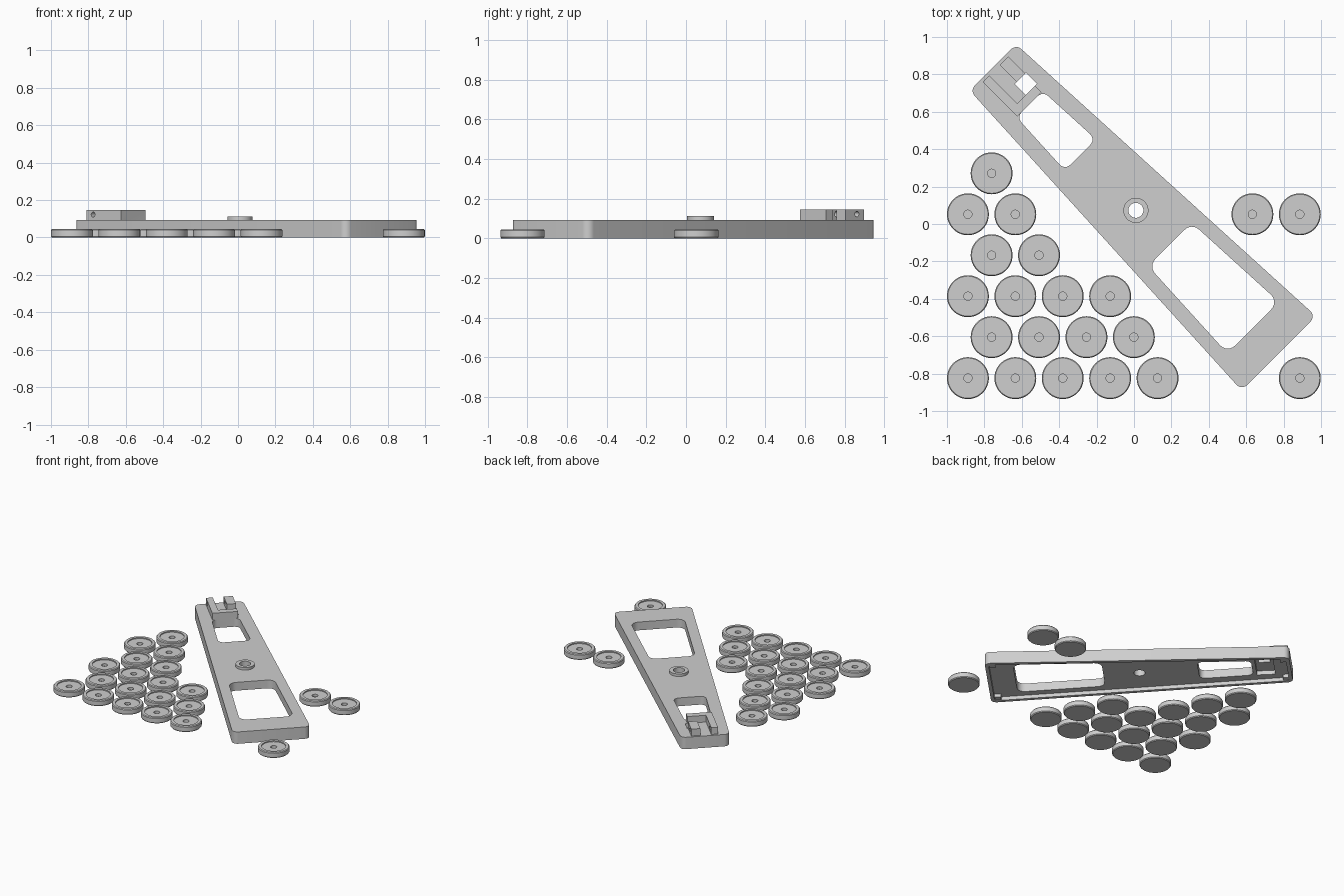
import bpy, bmesh, math
from mathutils import Vector, Matrix

default = bpy.data.objects.get("Cube")
if default:
    bpy.data.objects.remove(default, do_unlink=True)

grey = bpy.data.materials.new("plain grey")
grey.use_nodes = True
colour = (0.62, 0.62, 0.62, 1)
grey.diffuse_color = colour
grey.node_tree.nodes["Principled BSDF"].inputs["Base Color"].default_value = colour

# The launcher plate lies diagonally: local x runs along it, y across it
PLACE = Matrix.Translation((0.01, 0.073, 0)) @ Matrix.Rotation(-math.pi / 4, 4, 'Z')
TOP = 0.093


def finish(bm, name):
    bmesh.ops.recalc_face_normals(bm, faces=bm.faces)
    mesh = bpy.data.meshes.new(name)
    bm.to_mesh(mesh)
    bm.free()
    mesh.materials.append(grey)
    obj = bpy.data.objects.new(name, mesh)
    bpy.context.collection.objects.link(obj)
    return obj


def rounded(points, radius, steps=6):
    """Outline with each corner replaced by a smooth arc."""
    result = []
    for i, p in enumerate(points):
        p = Vector(p)
        a = (Vector(points[i - 1]) - p).normalized()
        b = (Vector(points[(i + 1) % len(points)]) - p).normalized()
        half = a.angle(b) / 2
        centre = p + (a + b).normalized() * radius / math.sin(half)
        start = p + a * radius / math.tan(half) - centre
        end = p + b * radius / math.tan(half) - centre
        for k in range(steps + 1):
            angle = k / steps * (math.pi - 2 * half)
            full = math.pi - 2 * half
            arm = (start * math.sin(full - angle) + end * math.sin(angle)) / math.sin(full)
            result.append(centre + arm)
    return result


def prism(name, outline, z0, z1):
    bm = bmesh.new()
    face = bm.faces.new([bm.verts.new((p[0], p[1], z0)) for p in outline])
    top = bmesh.ops.extrude_face_region(bm, geom=[face])["geom"]
    bmesh.ops.translate(bm, vec=(0, 0, z1 - z0),
                        verts=[v for v in top if isinstance(v, bmesh.types.BMVert)])
    return finish(bm, name)


def block(name, x0, x1, y0, y1, z0, z1):
    return prism(name, [(x0, y0), (x1, y0), (x1, y1), (x0, y1)], z0, z1)


def taper(x0, x1, inset):
    """Four corners following the sloping plate sides."""
    a, b = (0.228 + 0.049 * x - inset for x in (x0, x1))
    return [(x0, -a), (x1, -b), (x1, b), (x0, a)]


def cylinder(name, radius, z0, z1, matrix=Matrix()):
    bm = bmesh.new()
    bmesh.ops.create_cone(bm, cap_ends=True, segments=40, radius1=radius, radius2=radius,
                          depth=z1 - z0,
                          matrix=matrix @ Matrix.Translation((0, 0, (z0 + z1) / 2)))
    return finish(bm, name)


def combine(obj, other, operation):
    mod = obj.modifiers.new(operation, 'BOOLEAN')
    mod.object, mod.operation, mod.solver = other, operation, 'EXACT'
    bpy.context.view_layer.objects.active = obj
    bpy.ops.object.modifier_apply(modifier=mod.name)
    bpy.data.objects.remove(other, do_unlink=True)


def smooth(obj):
    bpy.ops.object.select_all(action='DESELECT')
    obj.select_set(True)
    bpy.context.view_layer.objects.active = obj
    bpy.ops.object.shade_smooth_by_angle(angle=math.radians(30))


# Tapered plate with a pivot boss
plate = prism("launcher_plate", rounded(taper(-1.081, 1.081, 0), 0.04), 0, TOP)
combine(plate, cylinder("pivot_boss", 0.067, TOP - 0.03, 0.113), 'UNION')

# Catch on the narrow end: long prong, short prong and crossbar
for args in [("long_prong", -1.065, -0.803, -0.094, -0.045),
             ("short_prong", -1.065, -0.935, 0.034, 0.099),
             ("crossbar", -0.852, -0.803, -0.09, 0.09)]:
    combine(plate, block(*args, TOP - 0.02, 0.146), 'UNION')

# Shallow hollow underneath, windows, pivot hole, catch slot and pin hole
sideways = Matrix.Translation((-1.016, 0, 0.122)) @ Matrix.Rotation(math.pi / 2, 4, 'X')
for cutter in [
        prism("hollow", rounded(taper(-1.055, 1.055, 0.025), 0.02), -0.05, 0.028),
        prism("wide_window", rounded(taper(0.258, 0.886, 0.077), 0.055), -0.1, 0.3),
        prism("narrow_window", rounded(taper(-0.803, -0.42, 0.09), 0.04), -0.1, TOP),
        block("catch_pocket", -0.96, -0.83, -0.1, 0.11, -0.05, 0.06),
        block("catch_slot", -0.935, -0.852, 0.02, 0.105, -0.1, 0.3),
        cylinder("pivot_hole", 0.04, -0.1, 0.3),
        cylinder("pin_hole", 0.014, -0.2, 0.2, sideways)]:
    combine(plate, cutter, 'DIFFERENCE')
plate.matrix_world = PLACE
smooth(plate)

# Small corner posts inside the hollow
for end, x, y in [("narrow", -1.035, 0.13), ("wide", 1.03, 0.23)]:
    for side, sign in [("left", 1), ("right", -1)]:
        c = y * sign
        post = block(f"{end}_{side}_post", x - 0.022, x + 0.022, c - 0.022, c + 0.022, 0.002, 0.04)
        post.matrix_world = PLACE


# Playing discs with a raised rim and a centre hole, lathed from one profile
def make_disc():
    profile = [(0, 0), (0.107, 0), (0.112, 0.006), (0.112, 0.039), (0.107, 0.045), (0.086, 0.045),
               (0.086, 0.037), (0.022, 0.037), (0.022, 0.018), (0, 0.018)]
    bm = bmesh.new()
    verts = [bm.verts.new((r, 0, z)) for r, z in profile]
    edges = [bm.edges.new(pair) for pair in zip(verts, verts[1:])]
    bmesh.ops.spin(bm, geom=verts + edges, axis=(0, 0, 1), cent=(0, 0, 0),
                   angle=2 * math.pi, steps=48)
    bmesh.ops.remove_doubles(bm, verts=bm.verts, dist=0.0001)
    disc = finish(bm, "disc")
    smooth(disc)
    return disc


# Staggered rows: each column number is a step from the row start
rows = [[0, 1, 2, 3, 4, 7], [0, 1, 2, 3], [0, 1, 2, 3], [0, 1], [0, 1, 6, 7], [0]]
master = make_disc()
first = True
for r, columns in enumerate(rows):
    for c in columns:
        disc = master if first else master.copy()
        if not first:
            bpy.context.collection.objects.link(disc)
        first = False
        disc.name = f"disc_row{r + 1}_{c + 1}"
        disc.location = (-0.888 + 0.2535 * (c + (r % 2) / 2), -0.824 + 0.219 * r, 0)
